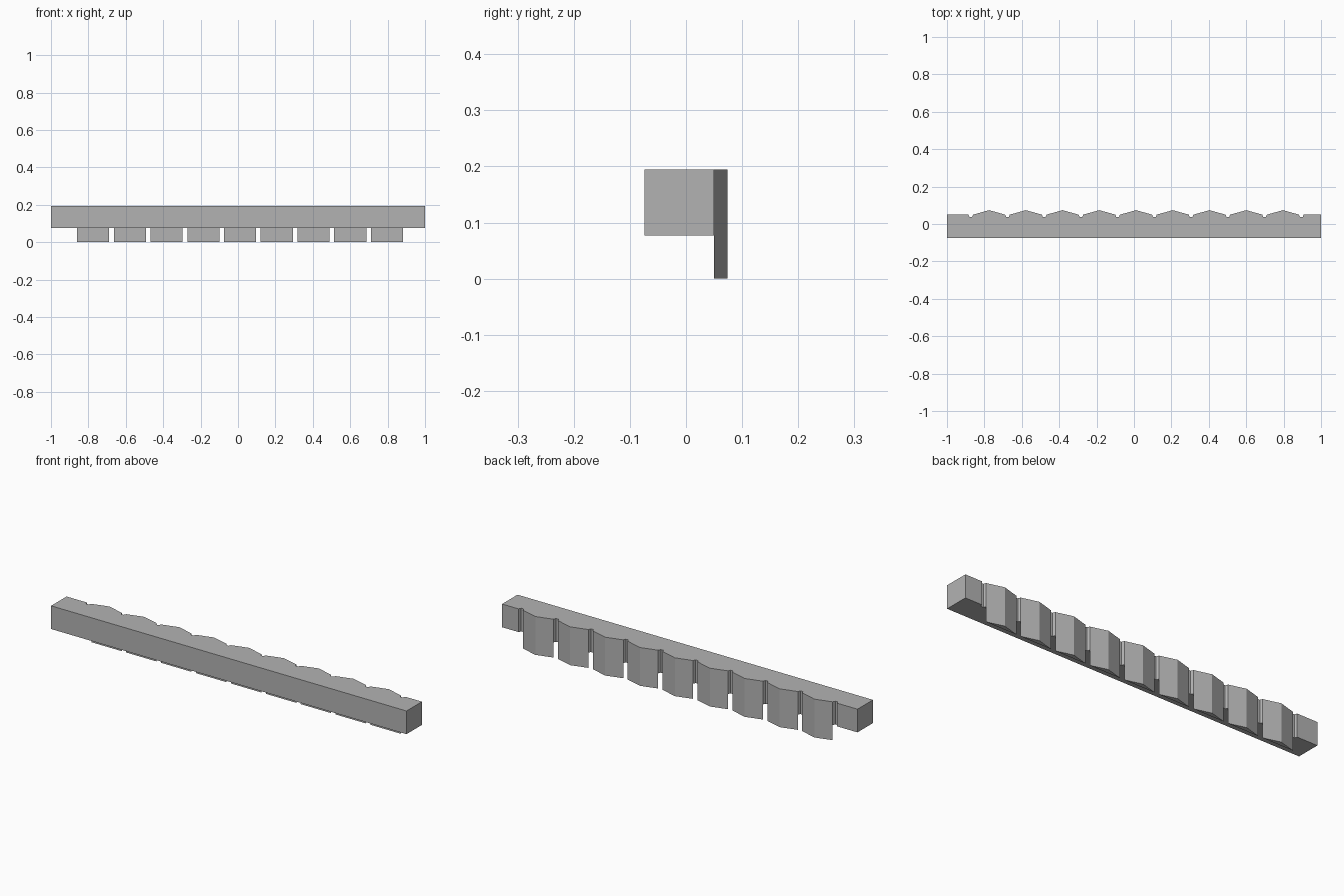
import bpy
import bmesh
from mathutils import Vector

if "Cube" in bpy.data.objects:
    bpy.data.objects.remove(bpy.data.objects["Cube"])

FRONT, BACK, PEAK, GROOVE = -0.074, 0.05, 0.074, 0.037
BEAM_Z, TOP = 0.077, 0.195
COUNT, PITCH, FIRST = 9, 0.1964, -0.873   # FIRST is the first groove centre
HALF_GAP, HALF_FLOOR = 0.0125, 0.007

grey = bpy.data.materials.new("plain grey")
grey.use_nodes = True
colour = (0.45, 0.45, 0.45, 1)
grey.diffuse_color = colour
grey.node_tree.nodes["Principled BSDF"].inputs["Base Color"].default_value = colour

bm = bmesh.new()


def point(x, y):
    return bm.verts.new((x, y, BEAM_Z))


def extrude(faces, height):
    result = bmesh.ops.extrude_face_region(bm, geom=faces)
    moved = [g for g in result["geom"] if isinstance(g, bmesh.types.BMVert)]
    bmesh.ops.translate(bm, verts=moved, vec=Vector((0, 0, height)))


# Beam outline with a tapered groove between neighbouring tongues
outline = [point(1, FRONT), point(-1, FRONT), point(-1, BACK)]
lips = []
for i in range(COUNT + 1):
    x = FIRST + i * PITCH
    groove = [point(x - HALF_GAP, BACK), point(x - HALF_FLOOR, GROOVE),
              point(x + HALF_FLOOR, GROOVE), point(x + HALF_GAP, BACK)]
    outline += groove
    lips.append((groove[0], groove[-1]))
outline.append(point(1, BACK))
bm.faces.new(outline)

# Ridged tongues along the back edge
ridges = []
for i in range(COUNT):
    start, end = lips[i][1], lips[i + 1][0]
    ridge = point((start.co.x + end.co.x) / 2, PEAK)
    ridges.append(bm.faces.new((start, ridge, end)))

# Raise the beam, then carry the tongues down to the ground
bmesh.ops.recalc_face_normals(bm, faces=bm.faces[:])
extrude(bm.faces[:], TOP - BEAM_Z)
extrude([f for f in ridges if f.is_valid], -BEAM_Z)
bmesh.ops.dissolve_limit(bm, angle_limit=0.01, verts=bm.verts[:], edges=bm.edges[:])
bmesh.ops.recalc_face_normals(bm, faces=bm.faces[:])

mesh = bpy.data.meshes.new("notched_beam")
bm.to_mesh(mesh)
bm.free()
mesh.materials.append(grey)
bpy.context.collection.objects.link(bpy.data.objects.new("notched_beam", mesh))
